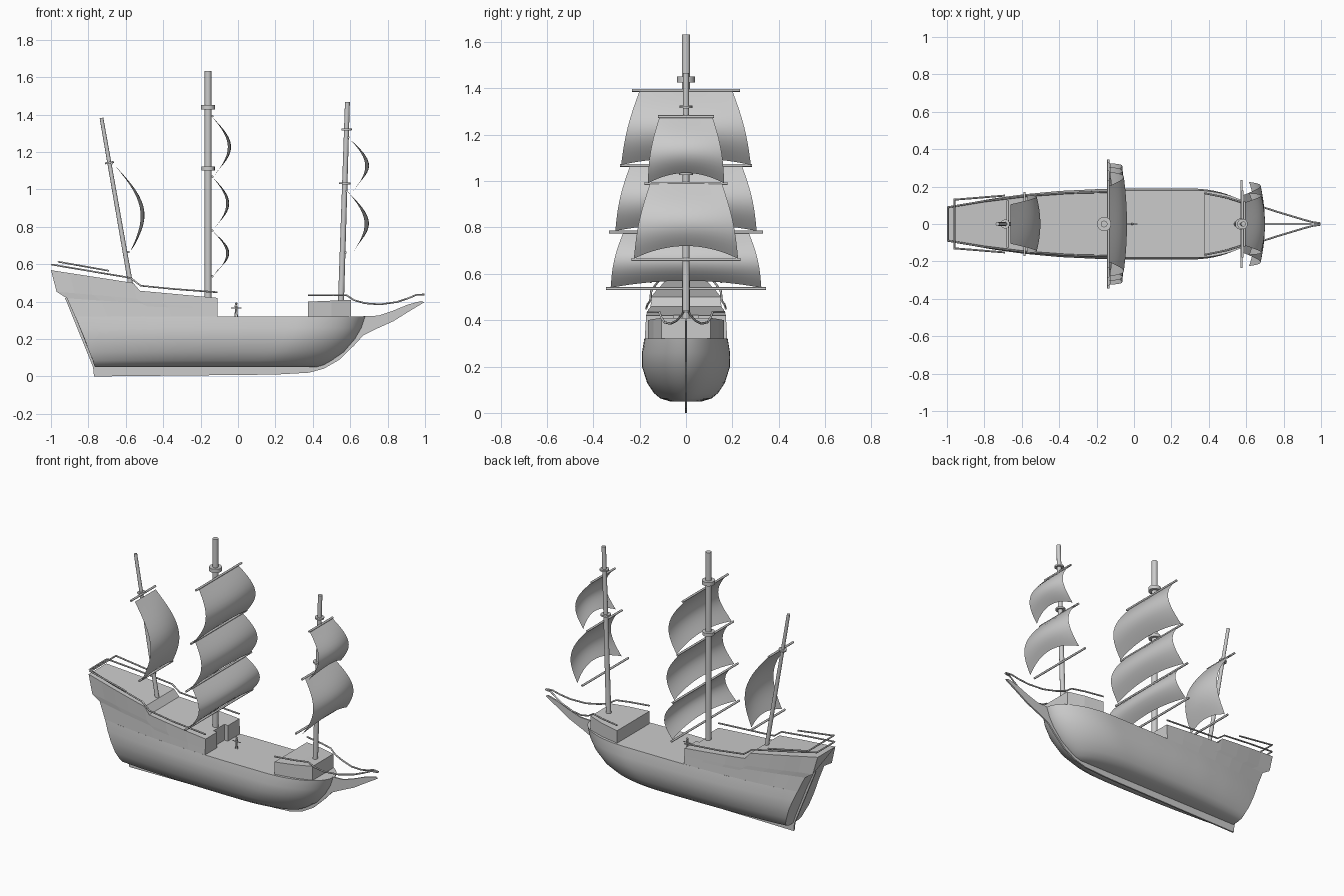
import bpy, bmesh
from math import sin, pi, sqrt
from mathutils import Vector

if "Cube" in bpy.data.objects:
    bpy.data.objects.remove(bpy.data.objects["Cube"])


def lerp(a, b, t):
    return a + (b - a) * t


def interp(table, x):
    if x <= table[0][0]:
        return table[0][1]
    for (x0, y0), (x1, y1) in zip(table, table[1:]):
        if x <= x1:
            return lerp(y0, y1, (x - x0) / (x1 - x0))
    return table[-1][1]


def finish(name, verts, faces, smooth=None):
    me = bpy.data.meshes.new(name)
    me.from_pydata(verts, [], faces)
    bm = bmesh.new()
    bm.from_mesh(me)
    bmesh.ops.remove_doubles(bm, verts=bm.verts, dist=0.0005)
    bmesh.ops.recalc_face_normals(bm, faces=bm.faces)
    bm.to_mesh(me)
    bm.free()
    ob = bpy.data.objects.new(name, me)
    bpy.context.collection.objects.link(ob)
    if smooth:
        bpy.ops.object.select_all(action='DESELECT')
        ob.select_set(True)
        bpy.context.view_layer.objects.active = ob
        bpy.ops.object.shade_smooth_by_angle(angle=smooth)
    return ob


def loft(name, half_rings, smooth=None):
    """Each half ring runs bottom to top at +y; mirrored and closed."""
    n = 2 * len(half_rings[0])
    verts, faces = [], []
    for h in half_rings:
        verts += h + [(x, -y, z) for x, y, z in reversed(h)]
    for i in range(len(half_rings) - 1):
        for j in range(n):
            k = (j + 1) % n
            faces.append((i*n + j, i*n + k, (i+1)*n + k, (i+1)*n + j))
    faces += [tuple(range(n)), tuple(range(len(verts) - n, len(verts)))]
    return finish(name, verts, faces, smooth)


def rod(name, a, b, r, r2=None, sides=16):
    a, b = Vector(a), Vector(b)
    q = (b - a).to_track_quat('Z', 'Y')
    bpy.ops.mesh.primitive_cone_add(vertices=sides, radius1=r, radius2=r2 or r,
                                    depth=(b - a).length, location=(a + b) / 2,
                                    rotation=q.to_euler())
    ob = bpy.context.object
    ob.name = name
    bpy.ops.object.shade_smooth_by_angle(angle=0.7)
    return ob


def rail(name, pts, r=0.005):
    cu = bpy.data.curves.new(name, 'CURVE')
    cu.dimensions = '3D'
    cu.bevel_depth, cu.bevel_resolution, cu.use_fill_caps = r, 1, True
    sp = cu.splines.new('POLY')
    sp.points.add(len(pts) - 1)
    for p, c in zip(sp.points, pts):
        p.co = (*c, 1)
    bpy.context.collection.objects.link(bpy.data.objects.new(name, cu))


# Hull: level z, half width, stern x, bow x
levels = [(.05, .07, -.765, .42), (.062, .11, -.77, .46), (.085, .138, -.775, .50),
          (.13, .168, -.795, .565), (.20, .19, -.82, .625), (.26, .19, -.845, .66),
          (.32, .18, -.87, .68)]
taper = [(-.9, .58), (-.75, .72), (-.6, .83), (-.4, .93), (-.2, .98), (0, 1)]
N = 36
rings = []
for i in range(N + 1):
    u = sin(i / N * pi / 2)
    ring = []
    for z, w, xs, xb in levels:
        x = lerp(xs, xb, u)
        d = min(1, max(0, (xb - x) / .36))
        ring.append((x, w * interp(taper, x) * sqrt(max(0, 1 - (1 - d)**2)), z))
    rings.append(ring)
loft("hull", rings, 0.6)

# Raised aft deck with overhanging stern
sheer = [(-1, .568), (-.56, .50), (-.525, .458), (-.11, .42)]
deck_w = [(-1, .09), (-.8, .12), (-.6, .147), (-.35, .166), (-.11, .172)]
rings = []
for x in (-1, -.9, -.8, -.7, -.56, -.525, -.4, -.25, -.11):
    u = (x + 1) / .89
    ring = []
    for f, xs in ((0, -.87), (.4, -.915), (.54, -.97), (1, -1)):
        px = lerp(xs, -.11, u)
        wide = lerp(.18 * interp(taper, px), interp(deck_w, x), f)
        ring.append((px, wide, lerp(.318, interp(sheer, x), f)))
    rings.append(ring)
aft = loft("aft_deck", rings)

# Doorway recess in front of the aft deck
bpy.ops.mesh.primitive_cube_add(size=1, location=(-.10, 0, .42))
cutter = bpy.context.object
cutter.name = "recess_cutter"
cutter.scale = (.07, .11, .2)
cutter.hide_render = True
mod = aft.modifiers.new("recess", 'BOOLEAN')
mod.operation, mod.object, mod.solver = 'DIFFERENCE', cutter, 'EXACT'
bpy.context.view_layer.objects.active = aft
bpy.ops.object.modifier_apply(modifier="recess")
bpy.data.objects.remove(cutter)

# Forecastle block
loft("forecastle", [[(x, w, .31), (x, w, t)] for x, w, t in
                    ((.375, .165, .40), (.5, .14, .405), (.605, .105, .41))])

# Keel, stem and sternpost: one thin plate
outline = [(-.925, .42), (-.775, .05), (-.77, 0), (.2, .01), (.38, .02), (.46, .042),
           (.54, .088), (.62, .165), (.67, .22), (.73, .25), (.83, .295), (.91, .345),
           (.995, .396), (.98, .403), (.91, .385), (.83, .352), (.75, .325), (.67, .322),
           (.62, .22), (.55, .13), (.47, .08), (.38, .06), (-.74, .06), (-.89, .42)]
n = len(outline)
finish("keel", [(x, s * .005, z) for s in (-1, 1) for x, z in outline],
       [tuple(range(n)), tuple(range(n, 2*n))] +
       [(i, (i+1) % n, n + (i+1) % n, n + i) for i in range(n)])

# Masts with collars: foot, head, radii, collars (fraction, radius, height)
masts = {
    "main": ((-.16, 0, .40), (-.16, 0, 1.632), .018, .018,
             [(.843, .038, .024), (.577, .036, .022)]),
    "fore": ((.55, 0, .38), (.585, 0, 1.467), .016, .013,
             [(.865, .028, .01), (.60, .03, .01)]),
    "mizzen": ((-.572, 0, .48), (-.73, 0, 1.382), .013, .01, [(.735, .024, .01)]),
}
for name, (a, b, r1, r2, collars) in masts.items():
    rod(name + "_mast", a, b, r1, r2)
    a, b = Vector(a), Vector(b)
    up = (b - a).normalized()
    for f, r, h in collars:
        c = a.lerp(b, f)
        rod(name + "_collar", c - up * h / 2, c + up * h / 2, r)


# Billowing sails
def sail(name, top, bottom, belly, arch):
    (xt, wt, zt), (xb, wb, zb) = top, bottom
    n, m = 16, 14
    verts = []
    for j in range(m + 1):
        v = j / m
        for i in range(n + 1):
            u = 2 * i / n - 1
            c = 1 - u * u
            verts.append((lerp(xt, xb, v) + belly * sin(pi * v) * (.85 + .12 * c)
                          + arch * .7 * c * v * v,
                          u * (lerp(wt, wb, v) + .012 * sin(pi * v)),
                          lerp(zt, zb, v) + arch * c * v * v))
    k = n + 1
    finish(name, verts, [(j*k + i, j*k + i + 1, (j+1)*k + i + 1, (j+1)*k + i)
                         for j in range(m) for i in range(n)], 1.0)


sail("main_topsail", (-.14, .20, 1.39), (-.13, .28, 1.07), .095, .03)
sail("main_middle_sail", (-.14, .24, 1.07), (-.13, .305, .785), .085, .03)
sail("main_lower_sail", (-.14, .27, .78), (-.13, .325, .54), .085, .03)
sail("fore_topsail", (.592, .115, 1.275), (.615, .165, .99), .09, .045)
sail("fore_lower_sail", (.585, .155, .99), (.615, .225, .665), .09, .055)
sail("mizzen_sail", (-.66, .105, 1.13), (-.575, .155, .67), .11, .03)

# Yards
for x, w, z in ((-.137, .232, 1.392), (-.137, .285, 1.068), (-.137, .332, .78),
                (-.137, .345, .536), (.59, .12, 1.278), (.58, .178, .99),
                (.575, .235, .662), (-.675, .125, 1.14), (-.585, .17, .665)):
    rod("yard", (x, -w, z), (x, w, z), .0065, sides=10)

# Rails on both sides
for s, side in ((1, "left"), (-1, "right")):
    rail("aft_rail_" + side, [(-.995, s*.09, .598), (-.8, s*.122, .565),
                              (-.575, s*.15, .527), (-.52, s*.154, .485),
                              (-.35, s*.166, .468), (-.11, s*.172, .45)])
    rail("stern_rail_" + side, [(-.96, s*.13, .613), (-.69, s*.152, .565)])
    rail("bow_rail_" + side, [(.375, s*.165, .435), (.5, s*.14, .435), (.58, s*.115, .435),
                              (.62, s*.105, .408), (.68, s*.093, .391), (.76, s*.067, .385),
                              (.85, s*.04, .398), (.91, s*.022, .418), (.955, s*.01, .437),
                              (.997, s*.004, .438)])
rail("stern_rail_back", [(-.96, -.135, .613), (-.96, .135, .613)])
rail("aft_rail_back", [(-.995, -.09, .598), (-.995, .09, .598)])

# Tiny sailor on the main deck
rod("sailor_body", (-.01, 0, .35), (-.01, 0, .38), .006, .008, 8)
rod("sailor_arms", (-.038, 0, .365), (.018, 0, .365), .003, sides=6)
for s in (-1, 1):
    rod("sailor_leg", (-.01 + s*.007, 0, .32), (-.01 + s*.003, 0, .352), .003, sides=6)
bpy.ops.mesh.primitive_uv_sphere_add(segments=8, ring_count=6, radius=.007,
                                     location=(-.01, 0, .389))
bpy.context.object.name = "sailor_head"
